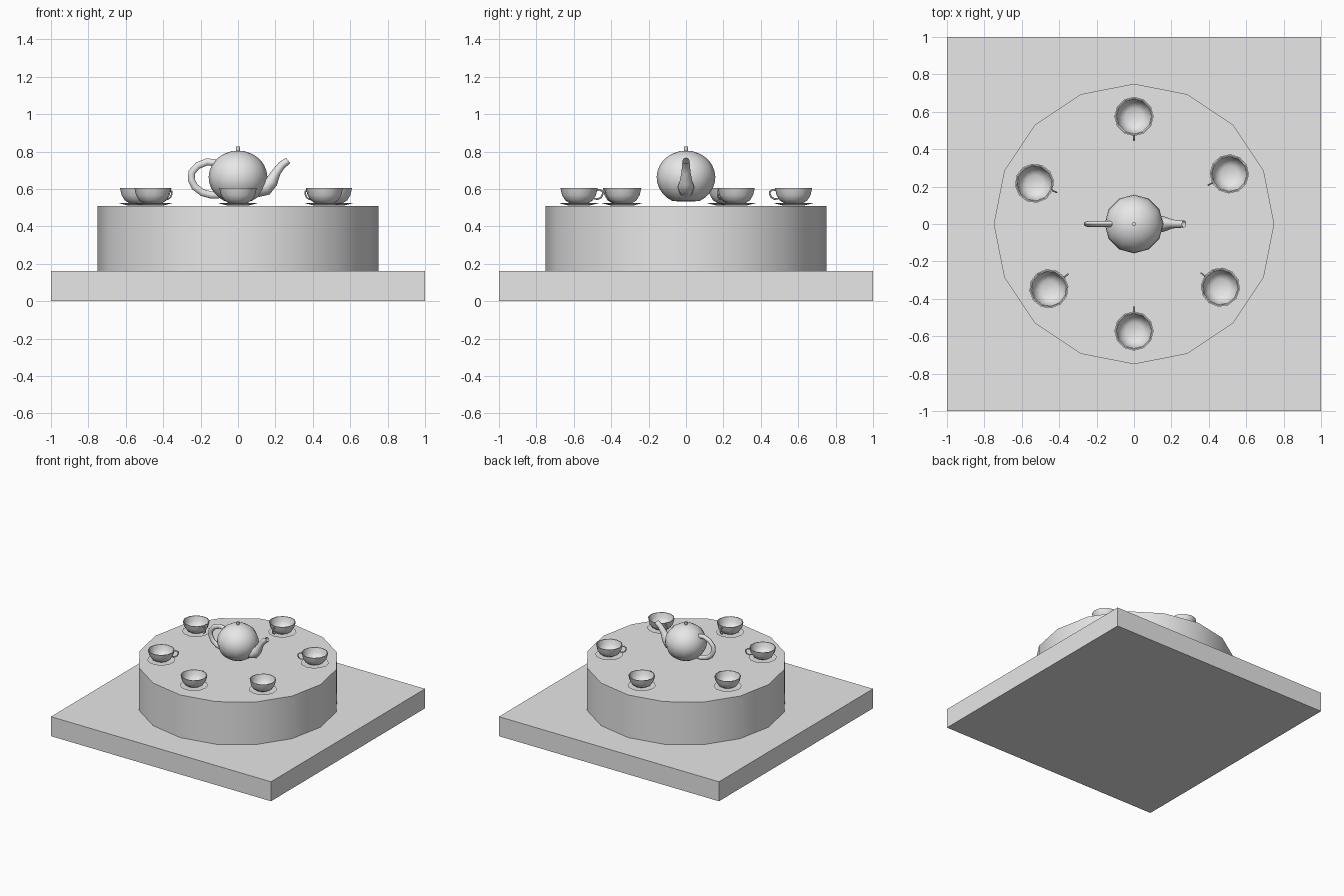
import bpy, bmesh, math
from mathutils import Matrix, Vector

if "Cube" in bpy.data.objects:
    bpy.data.objects.remove(bpy.data.objects["Cube"], do_unlink=True)

grey = bpy.data.materials.new("plain_grey")
grey.use_nodes = True
COLOUR = (0.8, 0.8, 0.8, 1)
grey.diffuse_color = COLOUR
grey.node_tree.nodes["Principled BSDF"].inputs["Base Color"].default_value = COLOUR


def finish(name, bm, angle=50, fix=True):
    if fix:
        bmesh.ops.recalc_face_normals(bm, faces=bm.faces)
    mesh = bpy.data.meshes.new(name)
    bm.to_mesh(mesh)
    bm.free()
    mesh.materials.append(grey)
    obj = bpy.data.objects.new(name, mesh)
    bpy.context.collection.objects.link(obj)
    bpy.ops.object.select_all(action="DESELECT")
    obj.select_set(True)
    bpy.context.view_layer.objects.active = obj
    bpy.ops.object.shade_smooth_by_angle(angle=math.radians(angle))
    return obj


def lathe(name, profile, sides=12):
    """Spin a radius/height profile around z."""
    bm = bmesh.new()
    verts = [bm.verts.new((r, 0, z)) for r, z in profile]
    edges = [bm.edges.new(pair) for pair in zip(verts, verts[1:])]
    bmesh.ops.spin(bm, geom=verts + edges, cent=(0, 0, 0), axis=(0, 0, 1),
                   angle=2 * math.pi, steps=sides, use_duplicate=False)
    bmesh.ops.remove_doubles(bm, verts=bm.verts, dist=0.0002)
    return finish(name, bm)


def tube(name, path, radii, sides=8, wide=1.0):
    """Sweep rings along a path lying in the xz plane."""
    bm = bmesh.new()
    pts = [Vector((x, 0, z)) for x, z in path]
    rings = []
    for i, (p, r) in enumerate(zip(pts, radii)):
        tangent = (pts[min(i + 1, len(pts) - 1)] - pts[max(i - 1, 0)]).normalized()
        side = Vector((0, 1, 0))
        normal = side.cross(tangent)
        ring = []
        for k in range(sides):
            a = 2 * math.pi * k / sides
            ring.append(bm.verts.new(p + r * (math.cos(a) * normal + math.sin(a) * side * wide)))
        rings.append(ring)
    for a, b in zip(rings, rings[1:]):
        for k in range(sides):
            n = (k + 1) % sides
            bm.faces.new((a[k], a[n], b[n], b[k]))
    return finish(name, bm)


# Square base slab
bm = bmesh.new()
bmesh.ops.create_cube(bm, size=1, matrix=Matrix.Translation((0, 0, 0.08)) @ Matrix.Diagonal((2, 2, 0.16, 1)))
finish("base_slab", bm, 30)

# Round table block
lathe("round_table", [(0, 0.16), (0.75, 0.16), (0.75, 0.51), (0, 0.51)], 16)

# Teapot body: a sphere cut flat at the bottom, with a small lid knob
R, CZ = 0.157, 0.662
start = math.radians(-63)
arc = [start + (math.pi / 2 - start) * i / 12 for i in range(13)]
body = [(0, 0.533)] + [(R * math.cos(a), CZ + 0.143 * math.sin(a)) for a in arc]
lathe("teapot_body", body, 12)
lathe("lid_knob", [(0, 0.795), (0.008, 0.795), (0.012, 0.81), (0.012, 0.826), (0, 0.828)], 8)

# Teapot spout and handle
tube("teapot_spout",
     [(0.10, 0.60), (0.15, 0.61), (0.18, 0.64), (0.205, 0.69), (0.235, 0.728), (0.268, 0.752)],
     [0.045, 0.044, 0.034, 0.024, 0.021, 0.019])
tube("teapot_handle",
     [(-0.11, 0.738), (-0.165, 0.745), (-0.215, 0.725), (-0.247, 0.69), (-0.25, 0.65),
      (-0.23, 0.61), (-0.19, 0.58), (-0.145, 0.568), (-0.10, 0.567)],
     [0.019] * 9, wide=0.8)

# Cups and saucers, each handle turned towards the teapot
cup_profile = [(0, 0.524), (0.05, 0.524), (0.074, 0.539), (0.091, 0.567), (0.1, 0.606),
               (0.094, 0.606), (0.085, 0.57), (0.069, 0.545), (0.046, 0.531), (0, 0.531)]
saucer_profile = [(0, 0.511), (0.055, 0.511), (0.105, 0.524), (0.06, 0.52), (0, 0.52)]
handle_path = [(0.092, 0.594), (0.112, 0.596), (0.126, 0.586), (0.127, 0.572),
               (0.118, 0.555), (0.102, 0.546), (0.08, 0.548)]
spots = [(0, 0.575), (0.51, 0.268), (0.462, -0.338), (0, -0.572), (-0.455, -0.346), (-0.532, 0.218)]
for i, (x, y) in enumerate(spots, 1):
    parts = [lathe(f"cup_{i}", cup_profile),
             lathe(f"saucer_{i}", saucer_profile),
             tube(f"cup_handle_{i}", handle_path, [0.005] * 7, 6)]
    for part in parts:
        part.location = (x, y, 0)
        part.rotation_euler.z = math.atan2(-y, -x)
